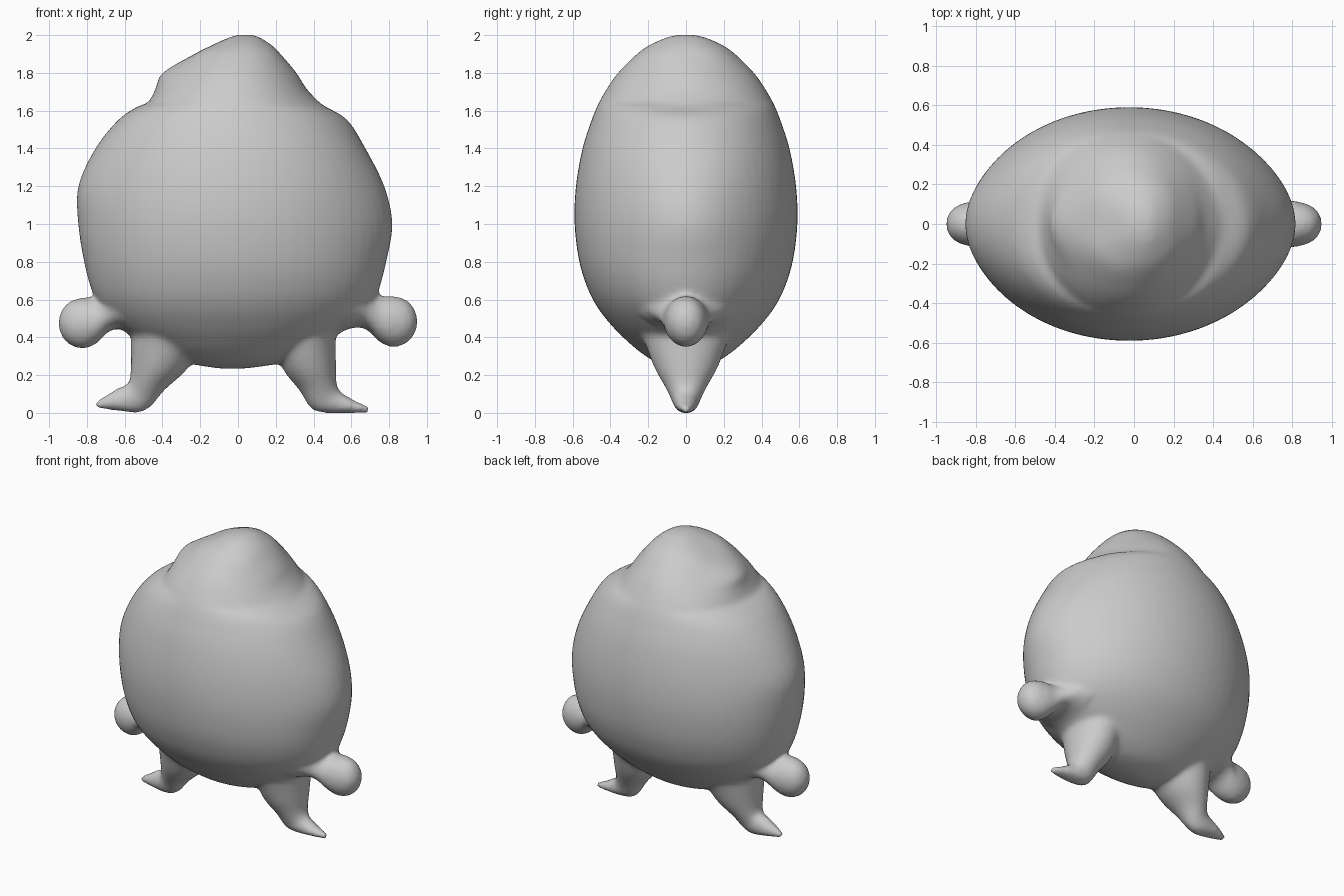
import bpy, bmesh, math

if "Cube" in bpy.data.objects:
    bpy.data.objects.remove(bpy.data.objects["Cube"])

SEGS = 64


def spline(rows, steps=4):
    """Catmull-Rom interpolation through rows of numbers."""
    out = []
    for i in range(len(rows) - 1):
        p0, p1 = rows[max(i - 1, 0)], rows[i]
        p2, p3 = rows[i + 1], rows[min(i + 2, len(rows) - 1)]
        for s in range(steps):
            t = s / steps
            out.append([0.5 * (2 * b + (c - a) * t + (2 * a - 5 * b + 4 * c - d) * t * t
                               + (3 * b - a - 3 * c + d) * t ** 3)
                        for a, b, c, d in zip(p0, p1, p2, p3)])
    out.append(list(rows[-1]))
    return out


def skin_rings(name, rings):
    """Closed mesh from a list of point rings."""
    bm = bmesh.new()
    rings = [[bm.verts.new(p) for p in ring] for ring in rings]
    for r, q in zip(rings, rings[1:]):
        for k in range(SEGS):
            n = (k + 1) % SEGS
            bm.faces.new((r[k], r[n], q[n], q[k]))
    bm.faces.new(rings[0])
    bm.faces.new(rings[-1])
    bmesh.ops.recalc_face_normals(bm, faces=bm.faces)
    me = bpy.data.meshes.new(name)
    bm.to_mesh(me)
    bm.free()
    ob = bpy.data.objects.new(name, me)
    bpy.context.collection.objects.link(ob)
    return ob


CIRCLE = [(math.cos(2 * math.pi * k / SEGS), math.sin(2 * math.pi * k / SEGS)) for k in range(SEGS)]


def loft(name, sections):
    """Oval rings; each section is edge point (x,z), opposite edge (x,z), half depth."""
    return skin_rings(name, [[((ax + bx) / 2 + c * (bx - ax) / 2, s * max(d, 0.003),
                               (az + bz) / 2 + c * (bz - az) / 2) for c, s in CIRCLE]
                             for ax, az, bx, bz, d in spline(sections)])


def lumpy_loft(name, rows):
    """Smooth egg in the middle, with the bumpy outline only along the side rims."""
    rows = spline(rows)
    rings = []
    for i, (z, l, r, d) in enumerate(rows):
        w = min(7, i, len(rows) - 1 - i)
        near = rows[i - w:i + w + 1]
        half = sum(q[2] - q[1] for q in near) / len(near) / 2
        mid = sum(q[2] + q[1] for q in near) / len(near) / 2
        rings.append([(mid + half * c + abs(c) ** 8 * ((r - mid - half) if c > 0 else (l - mid + half)),
                       s * d, z) for c, s in CIRCLE])
    return skin_rings(name, rings)


# Lumpy body: height, left edge, right edge, half depth
body_rows = [
    (2.002, 0.01, 0.07, 0.03), (1.99, -0.04, 0.11, 0.095), (1.95, -0.13, 0.175, 0.188),
    (1.9, -0.23, 0.225, 0.26), (1.8, -0.40, 0.31, 0.36), (1.72, -0.435, 0.36, 0.417),
    (1.645, -0.475, 0.43, 0.46), (1.62, -0.535, 0.465, 0.472), (1.55, -0.635, 0.58, 0.50),
    (1.4, -0.755, 0.675, 0.548), (1.2, -0.846, 0.775, 0.583), (1.0, -0.846, 0.818, 0.59),
    (0.8, -0.815, 0.785, 0.565), (0.65, -0.775, 0.745, 0.517), (0.55, -0.725, 0.70, 0.463),
    (0.47, -0.65, 0.61, 0.40), (0.4, -0.56, 0.51, 0.333), (0.32, -0.46, 0.42, 0.24),
    (0.265, -0.28, 0.24, 0.15), (0.235, -0.10, 0.04, 0.04)]
parts = [lumpy_loft("body", body_rows)]

# Legs ending in pointed, outward-turned feet
parts.append(loft("left_leg", [
    (-.56, .48, -.15, .48, .26), (-.567, .36, -.20, .34, .21), (-.567, .25, -.28, .22, .165),
    (-.575, .165, -.39, .12, .11), (-.60, .145, -.46, .035, .075), (-.64, .13, -.53, .0, .062),
    (-.70, .092, -.64, .012, .047), (-.755, .06, -.75, .022, .018)]))
parts.append(loft("right_leg", [
    (.515, .48, .15, .48, .26), (.517, .36, .20, .34, .21), (.519, .25, .245, .22, .165),
    (.522, .155, .325, .12, .11), (.545, .11, .385, .025, .075), (.585, .085, .46, .0, .062),
    (.64, .055, .60, .0, .045), (.695, .035, .695, .0, .018)]))

# Ball hands on short arms, flaring into the body
hand_rows = [
    (0.949, 0.46, 0.50, 0.02), (0.932, 0.41, 0.55, 0.06), (0.89, 0.365, 0.595, 0.095),
    (0.82, 0.345, 0.616, 0.115), (0.75, 0.372, 0.612, 0.125), (0.69, 0.432, 0.625, 0.155),
    (0.63, 0.45, 0.68, 0.21), (0.55, 0.43, 0.72, 0.27)]
for name, s, dz in (("left_hand", -1, -0.005), ("right_hand", 1, 0.003)):
    parts.append(loft(name, [(s * x, a + dz, s * x, b + dz, d) for x, a, b, d in hand_rows]))

# Fuse the parts into one soft skin
for ob in parts:
    ob.select_set(True)
bpy.context.view_layer.objects.active = parts[0]
bpy.ops.object.join()
skin = parts[0]
skin.name = "creature_body"
remesh = skin.modifiers.new("fuse", 'REMESH')
remesh.mode = 'VOXEL'
remesh.voxel_size = 0.016
remesh.use_smooth_shade = True
soft = skin.modifiers.new("soften", 'SMOOTH')
soft.factor = 0.5
soft.iterations = 8
